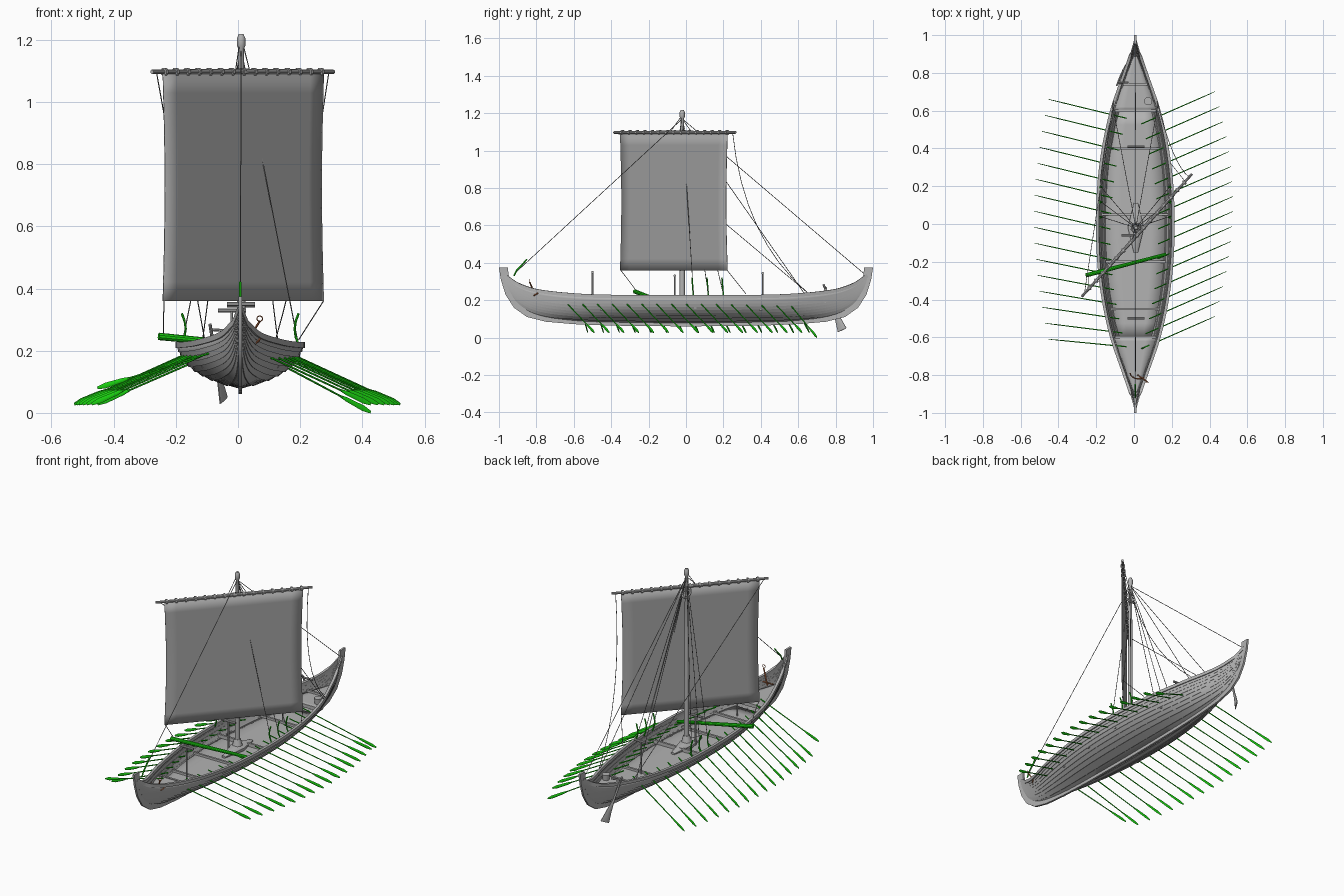
import bpy, bmesh, math
from mathutils import Vector as V

if "Cube" in bpy.data.objects:
    bpy.data.objects.remove(bpy.data.objects["Cube"])

CX = 0.007          # hull centre line
Z = V((0, 0, 1))


def material(name, rgb):
    m = bpy.data.materials.new(name)
    m.use_nodes = True
    m.diffuse_color = (*rgb, 1)
    m.node_tree.nodes["Principled BSDF"].inputs["Base Color"].default_value = (*rgb, 1)
    return m


WOOD = material("grey wood", (0.45, 0.45, 0.45))
CLOTH = material("grey sailcloth", (0.38, 0.38, 0.38))
ROPE = material("dark rope", (0.22, 0.22, 0.22))
GREEN = material("bright green", (0.01, 0.62, 0.005))
RUST = material("rust brown", (0.4, 0.13, 0.05))


def finish(bm, name, mat, thickness=0):
    bmesh.ops.recalc_face_normals(bm, faces=bm.faces)
    mesh = bpy.data.meshes.new(name)
    bm.to_mesh(mesh)
    bm.free()
    mesh.materials.append(mat)
    ob = bpy.data.objects.new(name, mesh)
    bpy.context.collection.objects.link(ob)
    if thickness:
        mod = ob.modifiers.new("thickness", 'SOLIDIFY')
        mod.thickness, mod.offset = thickness, 0
    bpy.ops.object.select_all(action='DESELECT')
    ob.select_set(True)
    bpy.context.view_layer.objects.active = ob
    bpy.ops.object.shade_smooth_by_angle(angle=math.radians(35))
    return ob


def skin(bm, rows, closed=False):
    """Bridge rows of points with quads."""
    rows = [[bm.verts.new(p) for p in r] for r in rows]
    n = len(rows[0])
    for a, b in zip(rows, rows[1:]):
        for i in range(n if closed else n - 1):
            j = (i + 1) % n
            bm.faces.new((a[i], a[j], b[j], b[i]))
    if closed:
        bm.faces.new(rows[0][::-1])
        bm.faces.new(rows[-1])


def loft(bm, stations, n=8):
    """Capped elliptical tube through (point, sideways radius, upright radius)."""
    pts = [V(s[0]) for s in stations]
    rows = []
    for i, (_, a, b) in enumerate(stations):
        axis = (pts[min(i + 1, len(pts) - 1)] - pts[max(i - 1, 0)]).normalized()
        u = axis.cross(Z)
        u = u.normalized() if u.length > 0.01 else V((1, 0, 0))
        v = u.cross(axis)
        angles = [math.tau * (k + 0.5) / n for k in range(n)]
        rows.append([pts[i] + u * a * math.cos(t) + v * b * math.sin(t) for t in angles])
    skin(bm, rows, True)


def tube(bm, pts, r, n=8):
    loft(bm, [(p, r, r) for p in pts], n)


def box(bm, centre, size):
    made = bmesh.ops.create_cube(bm, size=1)["verts"]
    for v in made:
        v.co = V(centre) + V([c * s for c, s in zip(v.co, size)])


def smooth(table, t):
    """Smooth interpolation through (t, value) pairs."""
    i = max(k for k in range(len(table) - 1) if table[k][0] <= max(t, table[0][0]))

    def slope(k):
        if k == 0:
            return 0
        a, b = table[k - 1], table[min(k + 1, len(table) - 1)]
        return (b[1] - a[1]) / (b[0] - a[0])
    (t0, a), (t1, b) = table[i], table[i + 1]
    h = t1 - t0
    s = (t - t0) / h
    return (a * (1 + 2 * s) * (1 - s) ** 2 + b * s * s * (3 - 2 * s)
            + h * s * (1 - s) * (slope(i) * (1 - s) - slope(i + 1) * s))


# Hull lines: half width, sheer height and keel height along the length
WIDTH = [(0, .2), (.2, .194), (.4, .17), (.6, .126), (.8, .058), (.9, .024), (.97, .004)]
SHEER = [(0, .216), (.4, .218), (.6, .226), (.8, .249), (.9, .283), (.97, .33)]
KEEL = [(0, .08), (.4, .084), (.6, .092), (.8, .122), (.9, .18), (.97, .28)]
SECT_X = [(0, 0), (.2, .4), (.4, .66), (.6, .84), (.8, .94), (1, 1)]
SECT_Z = [(0, 0), (.2, .18), (.4, .37), (.6, .58), (.8, .79), (1, 1)]


def section(y, s):
    t = abs(y)
    vee = min(1, t) ** 2 * 0.5
    x = smooth(SECT_X, s) * (1 - vee) + s * vee
    k = smooth(KEEL, t)
    return smooth(WIDTH, t) * x, k + (smooth(SHEER, t) - k) * smooth(SECT_Z, s)


def half_width_at(y, z):
    xs = [section(y, i / 40) for i in range(41)]
    return min(xs, key=lambda p: abs(p[1] - z))[0]


STATIONS = [0.97 * math.sin(math.pi / 2 * i / 26) for i in range(-26, 27)]

# Overlapping hull planks
STRAKES = 9
rows = []
for y in STATIONS:
    lap = 0.004 * min(1, (1 - abs(y)) * 3)
    side = []
    for k in range(STRAKES):
        x, z = section(y, k / STRAKES)
        side.append((x + (lap if k else 0), z - (lap / 2 if k else 0)))
        side.append(section(y, (k + 1) / STRAKES))
    rows.append([(CX - x, y, z) for x, z in side[::-1]] + [(CX + x, y, z) for x, z in side[1:]])
bm = bmesh.new()
skin(bm, rows)
finish(bm, "hull_planking", WOOD, 0.006)

# Gunwales
bm = bmesh.new()
for s in (-1, 1):
    loft(bm, [((CX + s * smooth(WIDTH, abs(y)), y, smooth(SHEER, abs(y)) + .002),
               .011 if abs(y) < .9 else .005, .013) for y in STATIONS], 4)
finish(bm, "gunwales", WOOD)

# Keel with upswept stem and stern posts
OUTER = [(0, .06), (.4, .064), (.6, .072), (.75, .085), (.85, .11), (.92, .16),
         (.965, .23), (.99, .31), (1, .375)]
INNER = [(0, .088), (.4, .092), (.6, .1), (.72, .115), (.82, .145), (.885, .19),
         (.925, .25), (.945, .31), (.953, .375)]
bm = bmesh.new()
pairs = [(-1, i) for i in range(8, 0, -1)] + [(1, i) for i in range(9)]
skin(bm, [[(CX + sx * .006, e * c[i][0], c[i][1])
           for sx, c in ((-1, OUTER), (1, OUTER), (1, INNER), (-1, INNER))]
          for e, i in pairs], True)
finish(bm, "keel_and_stems", WOOD)

# Decks: low amidships, raised at both ends
bm = bmesh.new()
for y0, y1, z in ((-.93, -.6, .19), (-.6, .6, .15), (.6, .93, .19)):
    ys = [y0 + (y1 - y0) * i / 16 for i in range(17)]
    skin(bm, [[(CX + f * half_width_at(y, z), y, z) for f in (-1, -.5, 0, .5, 1)] for y in ys])
finish(bm, "deck", WOOD, 0.005)

# Cross beams
bm = bmesh.new()
for y, z in ((-.6, .185), (-.45, .155), (-.2, .155), (.05, .165), (.4, .155), (.6, .185), (.74, .195)):
    box(bm, (CX, y, z), (2 * half_width_at(y, z), .012, .02))
finish(bm, "cross_beams", WOOD)

# T-shaped spar rests
bm = bmesh.new()
for x, y, top in ((.01, -.5, .35), (-.02, -.06, .33), (.01, .41, .345)):
    tube(bm, [(x, y, .15), (x, y, top)], .005)
    tube(bm, [(x - .045, y, top), (x + .045, y, top)], .007)
finish(bm, "spar_rests", WOOD)

# Mast, its step and the cap
MX, MY = .01, -.02
bm = bmesh.new()
loft(bm, [((MX, MY, .1), .015, .015), ((MX, MY, .8), .012, .012), ((MX, MY, 1.17), .009, .009),
          ((MX, MY, 1.18), .014, .014), ((MX, MY, 1.205), .014, .014), ((MX, MY, 1.218), .008, .008)], 12)
finish(bm, "mast", WOOD)
bm = bmesh.new()
loft(bm, [((MX, MY - .13, .158), .012, .008), ((MX, MY, .165), .045, .025),
          ((MX, MY + .13, .158), .012, .008)], 10)
loft(bm, [((MX, MY, .16), .035, .035), ((MX, MY, .22), .018, .018)], 10)
finish(bm, "mast_step", WOOD)

# Yard set diagonally
YC, YD = V((.015, -.06, 1.097)), V((.292, .325, 0))
bm = bmesh.new()
loft(bm, [(YC + YD * t, r, r) for t, r in ((-1, .007), (0, .01), (1, .007))], 10)
finish(bm, "yard", WOOD)

# Sail with slightly hollow edges
bm = bmesh.new()
half = V((.2585, .287, 0))
rows = []
for j in range(13):
    v = j / 12
    w = 1 - .025 * math.sin(math.pi * v)
    rows.append([V((.017, -.065, .36 + .73 * v)) + half * w * (i / 6 - 1) for i in range(13)])
skin(bm, rows)
finish(bm, "sail", CLOTH, 0.003)

# Lashings along the yard and the mast collar
bm = bmesh.new()
for i in range(15):
    c = YC + YD * (.86 * (i / 7 - 1))
    tube(bm, [c - YD * .012, c + YD * .012], .0135)
ring = [(MX + .022 * math.cos(a), MY + .022 * math.sin(a), 1.07 - .02 * math.sin(a))
        for a in [math.tau * k / 16 for k in range(17)]]
tube(bm, ring, .006, 6)
finish(bm, "yard_lashings", WOOD)

# Stays, shrouds, braces and sheets
TOP = V((MX, MY, 1.17))
bm = bmesh.new()


def rope(a, b, sag=0):
    a, b = V(a), V(b)
    tube(bm, [a.lerp(b, k / 8) - V((0, sag, sag)) * 4 * (k / 8) * (1 - k / 8) for k in range(9)], .0018, 5)


rope(TOP, (CX, -.92, .34))
rope(TOP, (CX, .96, .335))
for s in (-1, 1):
    for y in (.04, .12, .2):
        rope(TOP, (CX + s * .185, y, .23))
    rope(TOP, (CX + s * .12, .63, .24))
    rope(YC + YD * s * .95, (CX + s * .115, .65, .24), .07 if s > 0 else 0)
    rope((MX + s * .005, MY, 1.19), YC + YD * s * .08)
rope((-.238, -.348, .36), (-.24, -.265, .25))
rope((.275, .22, .36), (.195, .32, .235))
finish(bm, "rigging", ROPE)

# Green tackle at the foot of the shrouds and forestay
bm = bmesh.new()
for s in (-1, 1):
    for y in (.04, .12, .2):
        tube(bm, [(CX + s * (.187 - .012 * math.sin(k * .8)), y - .008 * k / 4, .22 + .025 * k)
                  for k in range(5)], .004, 6)
tube(bm, [(CX, -.92, .33), (CX, -.905, .36), (CX, -.88, .385), (CX, -.85, .42)], .004, 6)
finish(bm, "rope_tackle", GREEN)

# Spar holding out the sail corner
bm = bmesh.new()
loft(bm, [((-.255, -.272, .246), .012, .012), ((.17, -.16, .205), .009, .009)], 10)
finish(bm, "sail_spar", GREEN)

# Oars, sixteen on each side
bm = bmesh.new()
COUNT = 16
for s in (-1, 1):
    for i in range(COUNT):
        t = i / (COUNT - 1)
        bow = (2 * t - 1) ** 2
        if s > 0:
            tip = V((.522 - .095 * bow, -.49 + 1.19 * t, .028 - (.026 if i == COUNT - 1 else 0)))
            grip = V((.13 - .09 * bow, tip.y - .17, .208))
        else:
            tip = V((-.527 + .075 * bow, -.61 + 1.27 * t, .028 + (.052 if i == 0 else 0)))
            grip = V((-.125 + .085 * bow, tip.y - .1 + .06 * (1 - t) ** 3, .208))
        loft(bm, [(grip.lerp(tip, f), a, b) for f, a, b in (
            (0, .0035, .0035), (.74, .003, .003), (.8, .003, .007), (.94, .002, .009), (1, .0015, .004))], 6)
finish(bm, "oars", GREEN)

# Steering oar and tiller
bm = bmesh.new()
loft(bm, [((-.09, .735, .285), .005, .006), ((-.07, .785, .16), .006, .007), ((-.058, .812, .1), .005, .018),
          ((-.046, .835, .04), .004, .03)], 8)
tube(bm, [(-.09, .745, .268), (-.03, .75, .264)], .005)
finish(bm, "steering_oar", WOOD)

# Anchor
bm = bmesh.new()
tube(bm, [(.02, -.8, .215), (.07, -.835, .295)], .004, 6)
tube(bm, [(.025 + .045 * math.cos(a), -.79 - .03 * math.sin(a), .24 - .02 * math.sin(a))
          for a in [math.pi * k / 8 for k in range(9)]], .004, 6)
tube(bm, [(.07 + .009 * math.cos(a), -.838, .303 + .009 * math.sin(a))
          for a in [math.tau * k / 10 for k in range(11)]], .002, 5)
finish(bm, "anchor", RUST)

# Bucket near the stern
bm = bmesh.new()
loft(bm, [((.075, .65, .19), .018, .018), ((.075, .65, .225), .022, .022)], 12)
finish(bm, "bucket", WOOD)
